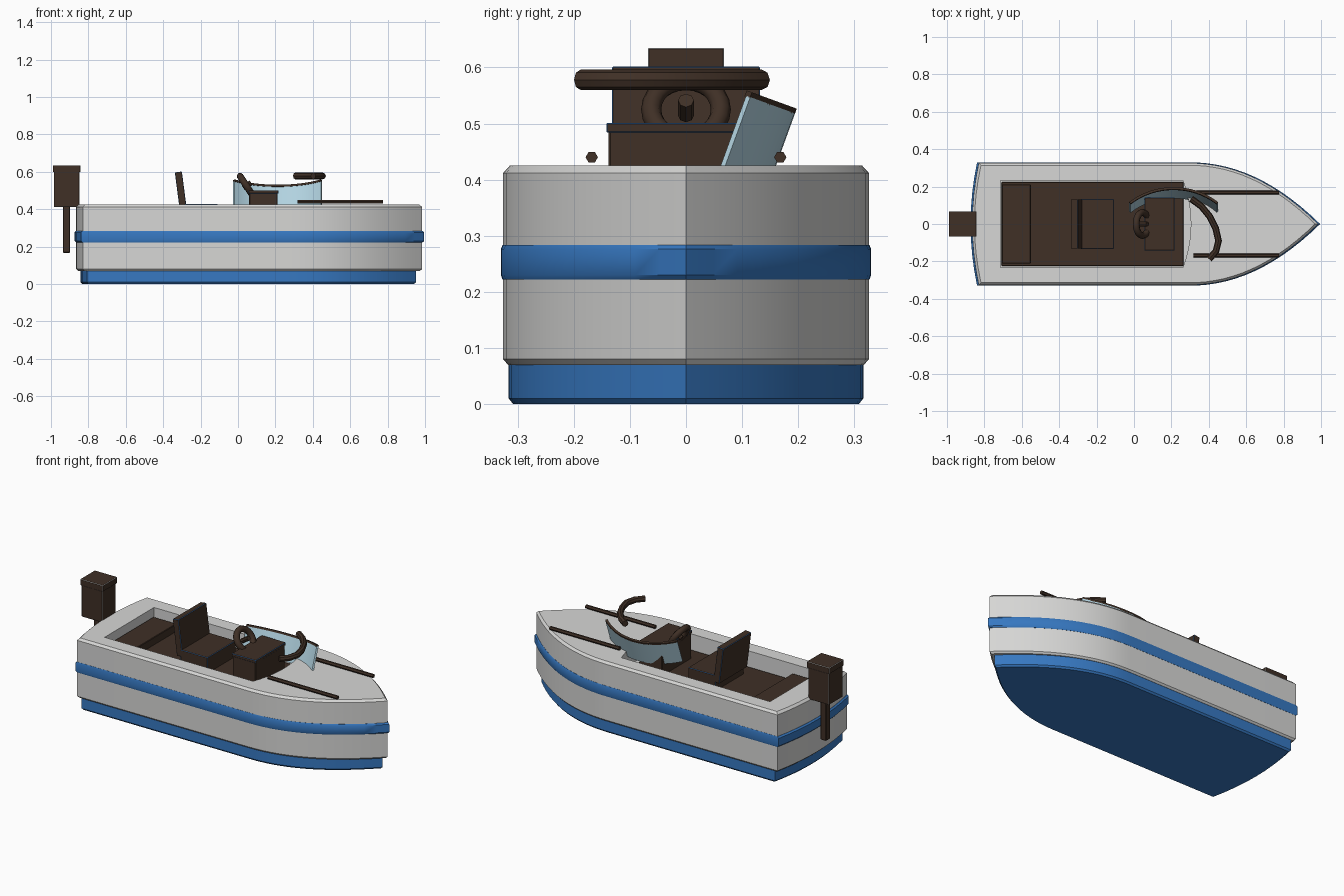
import bpy, bmesh, math
from mathutils import Vector, Matrix

if "Cube" in bpy.data.objects:
    bpy.data.objects.remove(bpy.data.objects["Cube"])


def mat(name, c):
    m = bpy.data.materials.new(name)
    m.diffuse_color = (*c, 1)
    m.use_nodes = True
    m.node_tree.nodes["Principled BSDF"].inputs["Base Color"].default_value = m.diffuse_color
    return m


GREY = mat("pale grey", (0.68, 0.68, 0.67))
BLUE = mat("blue", (0.038, 0.19, 0.54))
BROWN = mat("dark brown", (0.050, 0.029, 0.019))
GLASS = mat("glass blue", (0.45, 0.66, 0.76))


def finish(name, bm, *mats, angle=35):
    bmesh.ops.recalc_face_normals(bm, faces=bm.faces)
    me = bpy.data.meshes.new(name)
    bm.to_mesh(me)
    bm.free()
    for m in mats:
        me.materials.append(m)
    me.shade_smooth()
    me.set_sharp_from_angle(angle=math.radians(angle))
    ob = bpy.data.objects.new(name, me)
    bpy.context.collection.objects.link(ob)
    return ob


def outline(x0, x1, hw):
    """Boat plan: bowed transom at x0, straight sides, pointed bow at x1."""
    knee, n = 0.29, 14
    side = [(knee + (x1 - knee) * i / n, hw * (1 - (i / n) ** 2.1)) for i in range(n)]
    stern = [(x0 + 0.035 * (k / 4) ** 2, hw * k / 4) for k in range(4, -5, -1)]
    return [(x1, 0)] + side[::-1] + stern + [(x, -y) for x, y in side]


def loft(name, rings, m):
    """rings: (z, x0, x1, half width), bottom to top."""
    bm = bmesh.new()
    loops = [[bm.verts.new((x, y, z)) for x, y in outline(a, b, w)] for z, a, b, w in rings]
    n = len(loops[0])
    for lo, hi in zip(loops, loops[1:]):
        for i in range(n):
            j = (i + 1) % n
            bm.faces.new((lo[i], lo[j], hi[j], hi[i]))
    bm.faces.new(loops[0][::-1])
    bm.faces.new(loops[-1])
    return finish(name, bm, m)


def box(name, x, y, z, m=BROWN, tilt=0, edge=None, bevel=0.003):
    size = Vector((x[1] - x[0], y[1] - y[0], z[1] - z[0]))
    mid = Vector((x[0] + x[1], y[0] + y[1], z[0] + z[1])) / 2
    bm = bmesh.new()
    bmesh.ops.create_cube(bm, size=1)
    bmesh.ops.scale(bm, vec=size, verts=bm.verts)
    res = bmesh.ops.bevel(bm, geom=bm.edges[:], offset=bevel, segments=1, affect='EDGES')
    if edge:
        for f in res['faces']:
            f.material_index = 1
    bmesh.ops.rotate(bm, matrix=Matrix.Rotation(tilt, 3, 'Y'), verts=bm.verts)
    bmesh.ops.translate(bm, vec=mid, verts=bm.verts)
    return finish(name, bm, *([m, edge] if edge else [m]))


def tube(name, pts, r, m=BROWN, sides=6):
    """Capped tube swept along a path."""
    pts = [Vector(p) for p in pts]
    bm, loops = bmesh.new(), []
    for i, p in enumerate(pts):
        t = (pts[min(i + 1, len(pts) - 1)] - pts[max(i - 1, 0)]).normalized()
        u = t.cross(Vector((0, 0, 1))).normalized()
        v = t.cross(u)
        loops.append([bm.verts.new(p + r * (u * math.cos(a) + v * math.sin(a)))
                      for a in (2 * math.pi * k / sides for k in range(sides))])
    for lo, hi in zip(loops, loops[1:]):
        for k in range(sides):
            j = (k + 1) % sides
            bm.faces.new((lo[k], lo[j], hi[j], hi[k]))
    bm.faces.new(loops[0])
    bm.faces.new(loops[-1])
    return finish(name, bm, m)


# Hull, lower hull and rub rail
hull = loft("hull", [(0.07, -0.855, 0.972, 0.317), (0.08, -0.865, 0.985, 0.326),
                     (0.412, -0.865, 0.985, 0.326), (0.425, -0.853, 0.968, 0.314)], GREY)
loft("lower_hull", [(0, -0.833, 0.94, 0.308), (0.01, -0.842, 0.952, 0.316),
                    (0.072, -0.842, 0.952, 0.316)], BLUE)
loft("rub_rail", [(0.222, -0.866, 0.986, 0.327), (0.23, -0.874, 0.995, 0.33),
                  (0.276, -0.874, 0.995, 0.33), (0.284, -0.866, 0.986, 0.327)], BLUE)

# Cockpit recess with a bowed front edge
bm = bmesh.new()
plan = [(-0.715, 0.232), (-0.715, -0.232)]
plan += [(0.262 + 0.042 * (1 - (k / 5) ** 2), 0.232 * k / 5) for k in range(-5, 6)]
face = bm.faces.new([bm.verts.new((x, y, 0.32)) for x, y in plan])
ext = bmesh.ops.extrude_face_region(bm, geom=[face])
bmesh.ops.translate(bm, vec=(0, 0, 0.3),
                    verts=[g for g in ext['geom'] if isinstance(g, bmesh.types.BMVert)])
cutter = finish("cockpit_cutter", bm, GREY)
cutter.hide_render = True
cutter.display_type = 'WIRE'
cut = hull.modifiers.new("cockpit", 'BOOLEAN')
cut.object, cut.operation, cut.solver = cutter, 'DIFFERENCE', 'EXACT'
bpy.context.view_layer.objects.active = hull
bpy.ops.object.modifier_apply(modifier=cut.name)
bpy.data.objects.remove(cutter)
hull.data.set_sharp_from_angle(angle=math.radians(35))

# Cockpit floor, bench, seat and console
box("cockpit_floor", (-0.708, 0.264), (-0.225, 0.225), (0.315, 0.335))
box("rear_bench", (-0.705, -0.552), (-0.212, 0.212), (0.33, 0.38))
box("seat_cushion", (-0.285, -0.108), (-0.133, 0.133), (0.33, 0.428), edge=BLUE, bevel=0.002)
box("seat_back", (-0.324, -0.286), (-0.132, 0.132), (0.385, 0.6), tilt=-0.13,
    edge=BLUE, bevel=0.002)
box("console", (0.06, 0.212), (-0.138, 0.138), (0.33, 0.488))
box("console_top", (0.057, 0.216), (-0.142, 0.142), (0.484, 0.501), edge=BLUE, bevel=0.002)

# Steering wheel: tilted ring and hub
bpy.ops.mesh.primitive_torus_add(major_radius=0.062, minor_radius=0.018, major_segments=24,
                                 minor_segments=8, location=(0.045, 0, 0.525),
                                 rotation=(0, math.radians(57), 0))
wheel = bpy.context.object
wheel.name = "steering_wheel"
wheel.data.materials.append(BROWN)
wheel.data.shade_smooth()
axis = Vector((0.84, 0, 0.54))
hub = Vector((0.045, 0, 0.525))
tube("steering_hub", [hub - axis * 0.02, hub + axis * 0.03], 0.014, sides=8)


# Windscreen: curved pane leaning over, with a frame along its upper edge
def curved_pane(name, z0, z1, thick, m):
    chord, sag, n = 0.475, 0.085, 16
    R = (chord ** 2 / 4 + sag ** 2) / (2 * sag)
    half = math.asin(chord / 2 / R)
    bm, rows = bmesh.new(), []
    for i in range(n + 1):
        a = half * (2 * i / n - 1)
        rows.append([bm.verts.new((r * math.sin(a), r * math.cos(a) - R + sag, z))
                     for r, z in ((R - thick, z0), (R, z0), (R, z1), (R - thick, z1))])
    for a, b in zip(rows, rows[1:]):
        for k in range(4):
            j = (k + 1) % 4
            bm.faces.new((a[k], a[j], b[j], b[k]))
    bm.faces.new(rows[0])
    bm.faces.new(rows[-1])
    bmesh.ops.rotate(bm, matrix=Matrix.Rotation(math.radians(-20), 3, 'X'), verts=bm.verts)
    bmesh.ops.translate(bm, vec=(0.212, 0.07, 0.425), verts=bm.verts)
    finish(name, bm, m)


curved_pane("windscreen", -0.01, 0.13, 0.01, GLASS)
curved_pane("windscreen_frame", 0.128, 0.139, 0.013, BROWN)

# Curved hand rail above the foredeck
arc = [(0.305, 0.135), (0.36, 0.095), (0.405, 0.04), (0.437, -0.025),
       (0.452, -0.09), (0.438, -0.145), (0.402, -0.188)]
tube("bow_handrail", [(x, y, 0.578) for x, y in arc], 0.018, sides=8)

# Deck rails
for side, label in ((1, "left"), (-1, "right")):
    tube(label + "_deck_rail", [(0.318, side * 0.168, 0.44), (0.775, side * 0.168, 0.44)], 0.011)

# Outboard motor
box("motor_cowl", (-0.985, -0.848), (-0.064, 0.064), (0.412, 0.605), edge=GREY, bevel=0.002)
box("motor_cap", (-0.99, -0.842), (-0.068, 0.068), (0.598, 0.635), edge=GREY, bevel=0.002)
box("motor_leg", (-0.935, -0.898), (-0.02, 0.02), (0.167, 0.415))
